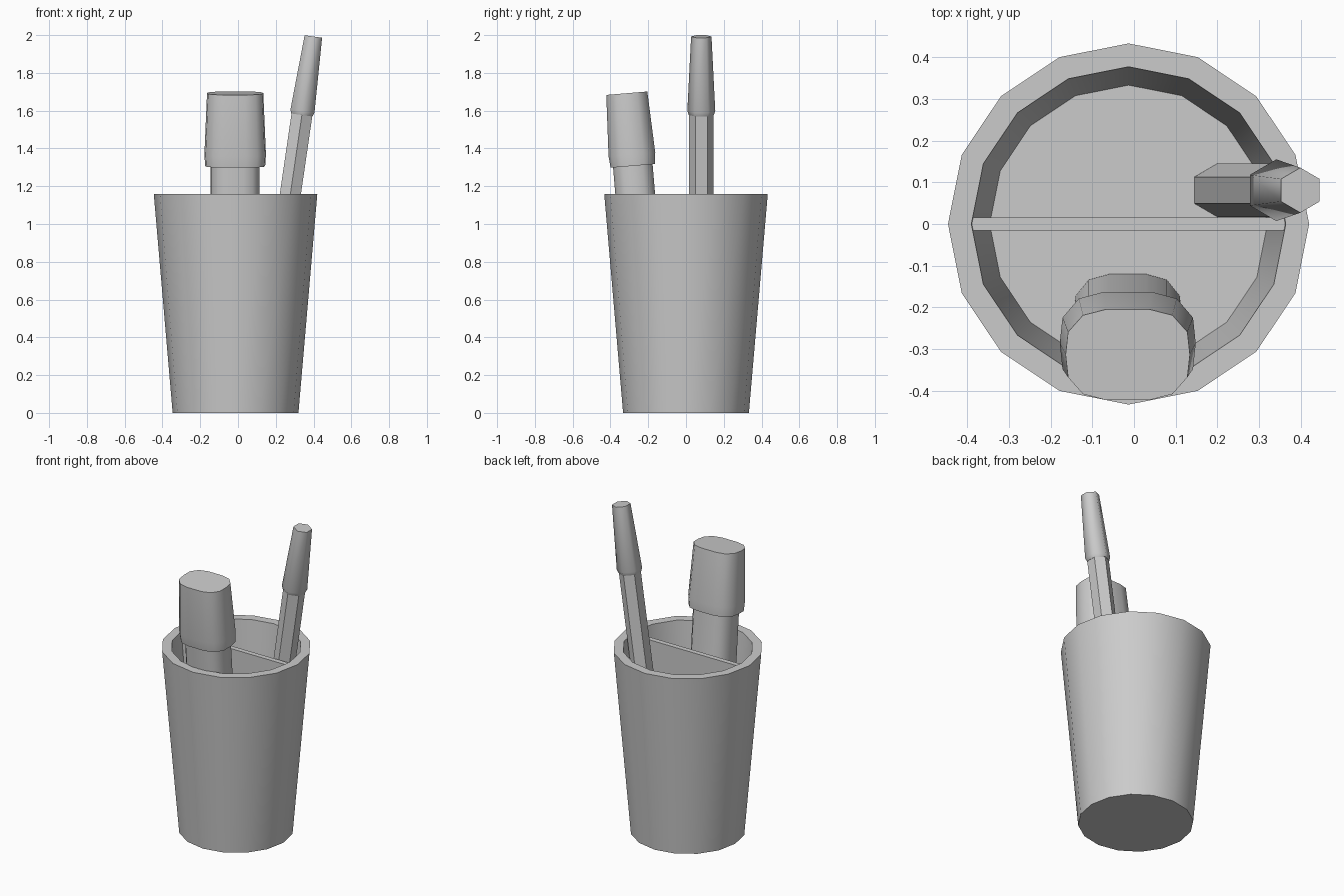
import bpy, bmesh
from math import cos, sin, pi, radians, atan
from mathutils import Matrix

if "Cube" in bpy.data.objects:
    bpy.data.objects.remove(bpy.data.objects["Cube"])

CX = -0.013      # cup axis
FLOOR = 0.63     # inner floor height


def ngon(n, phase=0.0):
    return [(cos(phase + 2 * pi * i / n), sin(phase + 2 * pi * i / n)) for i in range(n)]


def loft(name, outline, levels, matrix, smooth=30):
    """Skin a unit outline through (scale_x, scale_y, height) levels and cap both ends."""
    bm = bmesh.new()
    rings = [[bm.verts.new((x * sx, y * sy, z)) for x, y in outline] for sx, sy, z in levels]
    n = len(outline)
    for a, b in zip(rings, rings[1:]):
        for i in range(n):
            j = (i + 1) % n
            bm.faces.new((a[i], a[j], b[j], b[i]))
    bm.faces.new(rings[0][::-1])
    bm.faces.new(rings[-1])
    mesh = bpy.data.meshes.new(name)
    bm.to_mesh(mesh)
    bm.free()
    obj = bpy.data.objects.new(name, mesh)
    bpy.context.collection.objects.link(obj)
    obj.matrix_world = matrix
    bpy.ops.object.select_all(action='DESELECT')
    obj.select_set(True)
    bpy.context.view_layer.objects.active = obj
    bpy.ops.object.shade_smooth_by_angle(angle=radians(smooth))
    return obj


# Cup: outer wall, rim, inner wall and raised floor in one profile
cup_at = Matrix.Translation((CX, 0, 0))
loft("cup", ngon(16), [(0.333, 0.333, 0), (0.433, 0.433, 1.16),
                       (0.377, 0.377, 1.16), (0.333, 0.333, FLOOR)], cup_at)

# Divider across the inside of the cup
loft("divider", [(-1, -1), (1, -1), (1, 1), (-1, 1)],
     [(0.335, 0.016, FLOOR - 0.01), (0.376, 0.016, 1.145)], cup_at)

# Hexagonal pencil with a tapered cap, leaning right
pencil_at = Matrix.Translation((0.20, 0.081, FLOOR)) @ Matrix.Rotation(atan(0.146), 4, 'Y')
hexagon = ngon(6, pi / 6)
loft("pencil", hexagon, [(0.064, 0.064, 0), (0.064, 0.064, 0.98)], pencil_at)
loft("pencil_cap", hexagon, [(0.066, 0.066, 0.957), (0.074, 0.074, 0.978),
                             (0.054, 0.054, 1.377)], pencil_at, 65)

# Wide marker with a flared cap, leaning forward
quarter = [(1, 0), (0.96, 0.5), (0.72, 0.87), (0.35, 1)]
top_half = quarter + [(-x, y) for x, y in quarter[::-1]]
rounded = top_half + [(x, -y) for x, y in top_half[-2:0:-1]]
marker_at = Matrix.Translation((CX - 0.002, -0.225, FLOOR)) @ Matrix.Rotation(0.083, 4, 'X')
loft("marker", rounded, [(0.13, 0.105, 0), (0.13, 0.105, 0.70)], marker_at, 40)
loft("marker_cap", rounded, [(0.159, 0.118, 0.68), (0.163, 0.124, 0.74),
                             (0.149, 0.109, 1.066)], marker_at, 40)
